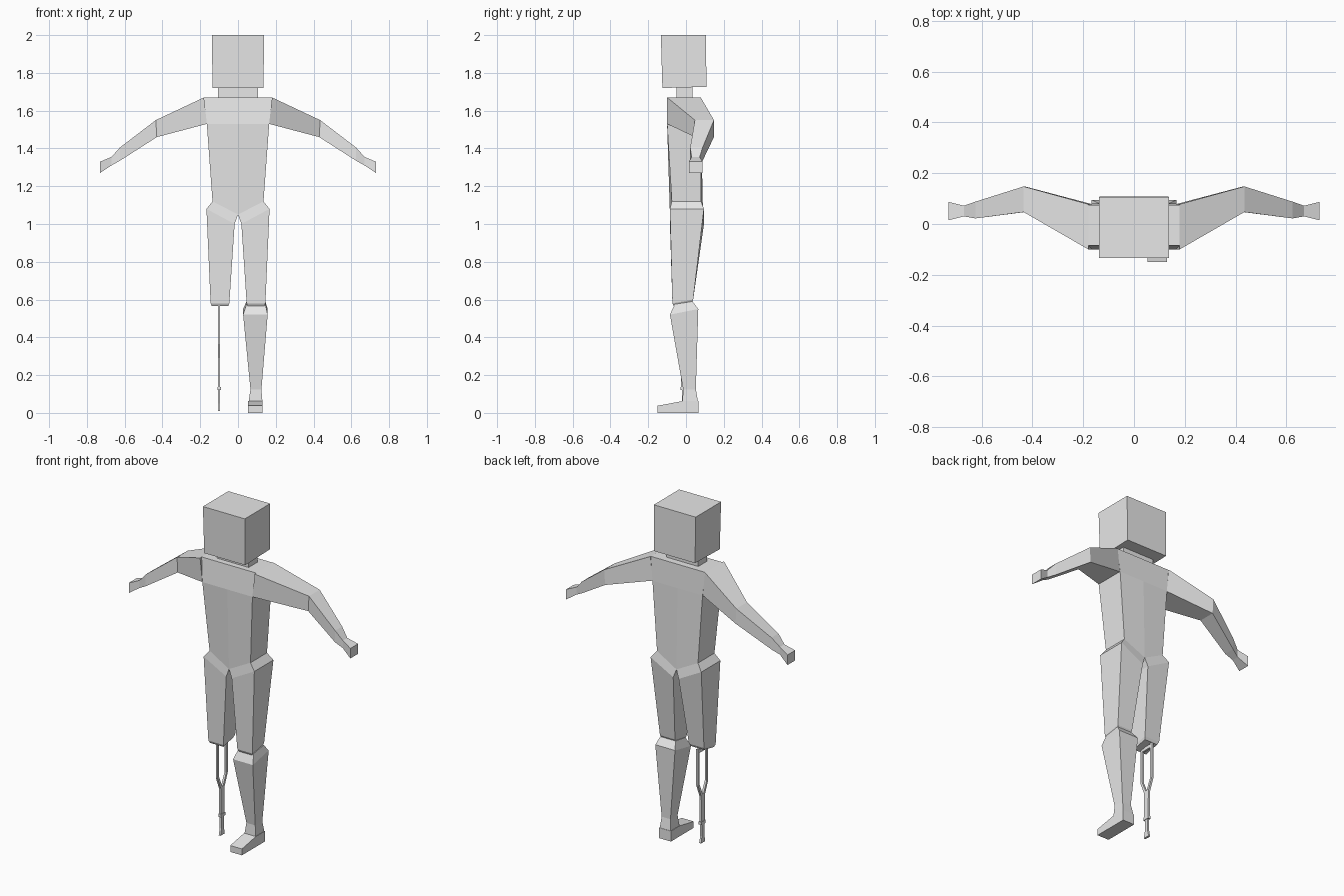
import bpy
import bmesh

cube = bpy.data.objects.get("Cube")
if cube:
    bpy.data.objects.remove(cube, do_unlink=True)

grey = bpy.data.materials.new("light_grey")
grey.use_nodes = True
colour = (0.8, 0.8, 0.8, 1)
grey.diffuse_color = colour
grey.node_tree.nodes["Principled BSDF"].inputs["Base Color"].default_value = colour


def level(x, y, z, tilt_x=0, tilt_y=0, bulge=0):
    """Horizontal four-sided section; the tilts raise its outer and back sides."""
    (inner, outer), (front, back) = x, y
    return [(inner, front - bulge, z),
            (outer, front, z + tilt_x),
            (outer, back, z + tilt_x + tilt_y),
            (inner, back + bulge, z + tilt_y)]


def upright(x, y, z, lean=0):
    """Vertical four-sided section across a limb that runs along x."""
    (front, back), (low, high) = y, z
    return [(x, front, low), (x, back, low),
            (x + lean, back, high), (x + lean, front, high)]


def loft(name, rings, mirror=False):
    """Skin a run of matching sections, cap the ends, optionally mirror."""
    bm = bmesh.new()
    loops = [[bm.verts.new(p) for p in ring] for ring in rings]
    count = len(loops[0])
    for a, b in zip(loops, loops[1:]):
        for i in range(count):
            j = (i + 1) % count
            bm.faces.new((a[i], a[j], b[j], b[i]))
    bm.faces.new(loops[0])
    bm.faces.new(loops[-1])
    bmesh.ops.recalc_face_normals(bm, faces=bm.faces)
    # Open the centre seam where both halves meet
    seam = [f for f in bm.faces if all(abs(v.co.x) < 0.001 for v in f.verts)]
    bmesh.ops.delete(bm, geom=seam, context="FACES_ONLY")
    mesh = bpy.data.meshes.new(name)
    bm.to_mesh(mesh)
    bm.free()
    mesh.materials.append(grey)
    obj = bpy.data.objects.new(name, mesh)
    bpy.context.scene.collection.objects.link(obj)
    if mirror:
        mod = obj.modifiers.new("Mirror", "MIRROR")
        mod.use_axis[0] = True
    return obj


# Head and neck
loft("head", [
    level((-0.135, 0.135), (-0.125, 0.108), 1.72, tilt_y=0.006),
    level((-0.138, 0.138), (-0.133, 0.106), 2),
])
loft("neck", [
    level((-0.105, 0.105), (-0.05, 0.035), 1.66),
    level((-0.105, 0.105), (-0.05, 0.035), 1.73),
])

# Torso, hips and thighs
loft("torso_and_thighs", [
    level((0, 0.18), (-0.085, 0.075), 1.67),
    level((0, 0.165), (-0.1, 0.08), 1.53),
    level((0, 0.135), (-0.075, 0.08), 1.05, tilt_x=0.07, bulge=0.01),
    level((0.018, 0.167), (-0.085, 0.095), 1.0, tilt_x=0.08),
    level((0.046, 0.145), (-0.072, 0.038), 0.58, tilt_y=0.02),
    level((0.052, 0.138), (-0.064, 0.03), 0.565, tilt_y=0.02),
], mirror=True)

# Arms and hands
loft("arms", [
    upright(0.165, (-0.1, 0.078), (1.53, 1.67), lean=0.015),
    upright(0.43, (0.047, 0.148), (1.46, 1.55), lean=0.005),
    upright(0.625, (0.022, 0.088), (1.335, 1.405)),
    upright(0.67, (0.03, 0.072), (1.31, 1.355)),
    upright(0.73, (0.015, 0.087), (1.27, 1.33)),
], mirror=True)

# Left lower leg
loft("left_calf", [
    level((0.045, 0.145), (-0.06, 0.035), 0.575, tilt_y=0.015),
    level((0.027, 0.157), (-0.085, 0.065), 0.52, tilt_y=0.03),
    level((0.066, 0.124), (-0.015, 0.052), 0.125),
    level((0.055, 0.13), (-0.02, 0.065), 0.05),
])

# Left foot, a side profile swept across its width
sole = [(0.065, 0), (-0.15, 0), (-0.15, 0.038), (-0.02, 0.062), (0.065, 0.062)]
loft("left_foot", [[(x, y, z) for y, z in sole] for x in (0.054, 0.131)])

# Right prosthetic leg: a fork above a thin pole
POLE_X = (-0.106, -0.094)
MID_Y = -0.01


def bar(name, sections):
    """Thin bar from (near, far, height) sections measured from the pole axis."""
    loft(name, [level(POLE_X, (MID_Y + a, MID_Y + b), z) for a, b, z in sections])


for side, name in ((-1, "front_prong"), (1, "back_prong")):
    bar(name, [
        (side * 0.033, side * 0.048, 0.58),
        (side * 0.033, side * 0.048, 0.365),
        (0, side * 0.018, 0.29),
    ])
bar("fork_bracket", [(-0.048, 0.048, 0.575), (-0.048, 0.048, 0.555)])
bar("pole", [(-0.018, 0.018, 0.3), (-0.017, 0.017, 0.13)])
bar("pole_tip", [(-0.011, 0.011, 0.13), (-0.011, 0.011, 0.05), (-0.02, 0.02, 0.01)])
loft("pole_collar", [
    level((-0.109, -0.091), (MID_Y - 0.02, MID_Y + 0.02), z) for z in (0.12, 0.138)
])
